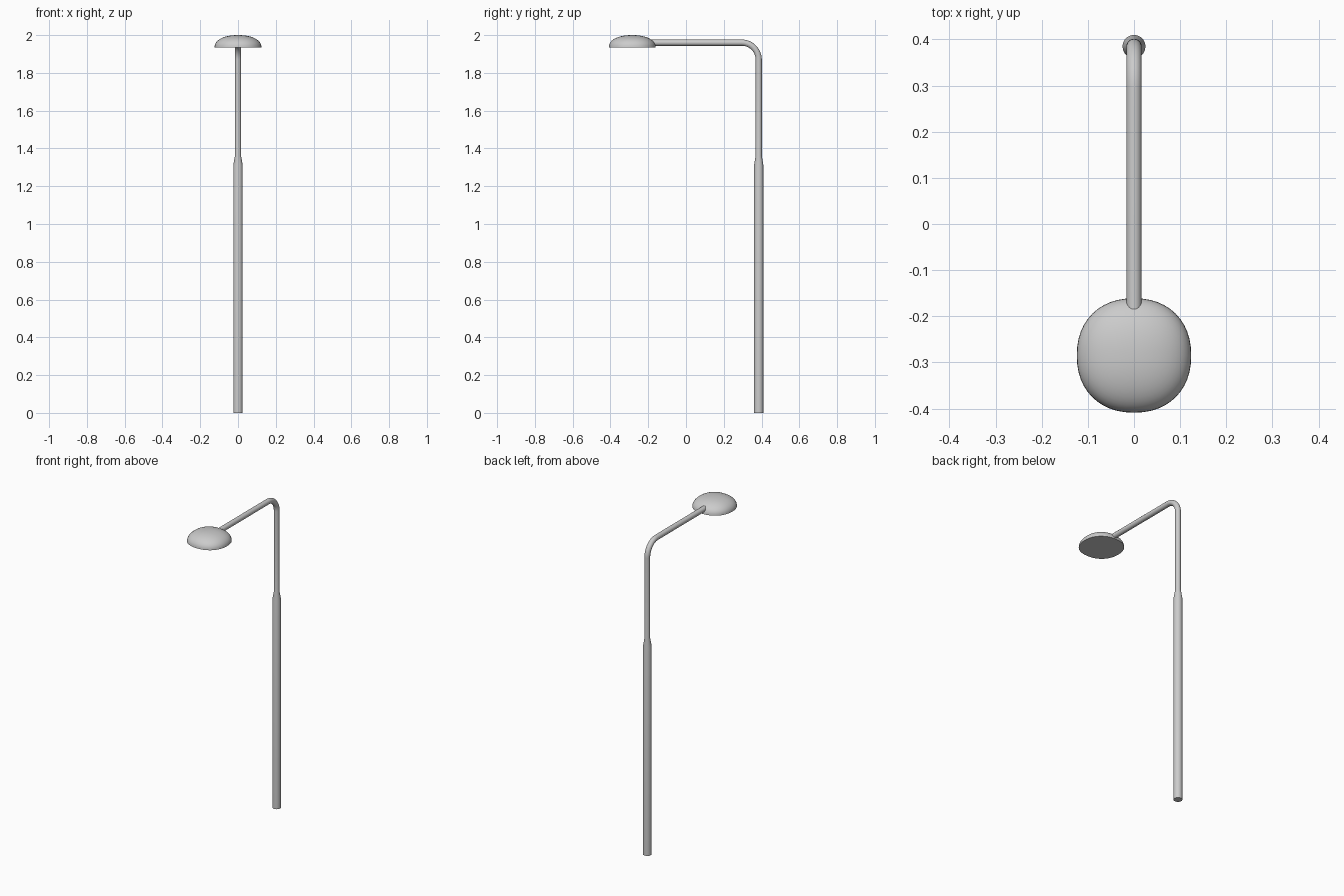
import bpy, bmesh, math

cube = bpy.data.objects.get("Cube")
if cube:
    bpy.data.objects.remove(cube, do_unlink=True)

POST_Y = 0.385
ARM_Z = 1.96
POST_R = 0.025
ARM_R = 0.0165
BEND_R = 0.09


def smooth(obj, degrees=35):
    bpy.ops.object.select_all(action="DESELECT")
    obj.select_set(True)
    bpy.context.view_layer.objects.active = obj
    bpy.ops.object.shade_smooth_by_angle(angle=math.radians(degrees))


def make_tube(name, path):
    """Sweep a round section along (y, z, radius) points."""
    curve = bpy.data.curves.new(name, "CURVE")
    curve.dimensions = "3D"
    curve.bevel_depth = 1.0
    curve.bevel_resolution = 8
    curve.use_fill_caps = True
    spline = curve.splines.new("POLY")
    spline.points.add(len(path) - 1)
    for point, (y, z, radius) in zip(spline.points, path):
        point.co = (0, y, z, 1)
        point.radius = radius
    obj = bpy.data.objects.new(name, curve)
    bpy.context.collection.objects.link(obj)
    bpy.ops.object.select_all(action="DESELECT")
    obj.select_set(True)
    bpy.context.view_layer.objects.active = obj
    bpy.ops.object.convert(target="MESH")
    smooth(bpy.context.object)


def make_lamp_head(name, y, z, radius, height, power, segments=48, rings=12):
    """Flat-bottomed dome with a slightly squared outline."""
    def soft(value):
        return math.copysign(abs(value) ** (2 / power), value)

    bm = bmesh.new()
    loops = []
    for i in range(rings):
        rise = i / rings * math.pi / 2
        r = radius * soft(math.cos(rise))
        level = z + height * soft(math.sin(rise))
        angles = [2 * math.pi * k / segments for k in range(segments)]
        loops.append([bm.verts.new((r * soft(math.cos(a)), y + r * soft(math.sin(a)), level))
                      for a in angles])
    for low, high in zip(loops, loops[1:]):
        for k in range(segments):
            n = (k + 1) % segments
            bm.faces.new((low[k], low[n], high[n], high[k]))
    crown = bm.verts.new((0, y, z + height))
    for k in range(segments):
        bm.faces.new((loops[-1][k], loops[-1][(k + 1) % segments], crown))
    bm.faces.new(loops[0][::-1])
    mesh = bpy.data.meshes.new(name)
    bm.to_mesh(mesh)
    bm.free()
    obj = bpy.data.objects.new(name, mesh)
    bpy.context.collection.objects.link(obj)
    smooth(obj)


# Post, tapered collar, bend and arm as one swept tube
path = [(POST_Y, 0, POST_R), (POST_Y, 1.31, POST_R), (POST_Y, 1.36, ARM_R)]
for i in range(13):
    a = math.pi / 2 * i / 12
    path.append((POST_Y - BEND_R + BEND_R * math.cos(a),
                 ARM_Z - BEND_R + BEND_R * math.sin(a), ARM_R))
path.append((-0.2, ARM_Z, ARM_R))
make_tube("post_and_arm", path)

# Lamp head
make_lamp_head("lamp_head", -0.285, 1.935, 0.124, 0.065, 2.2)
